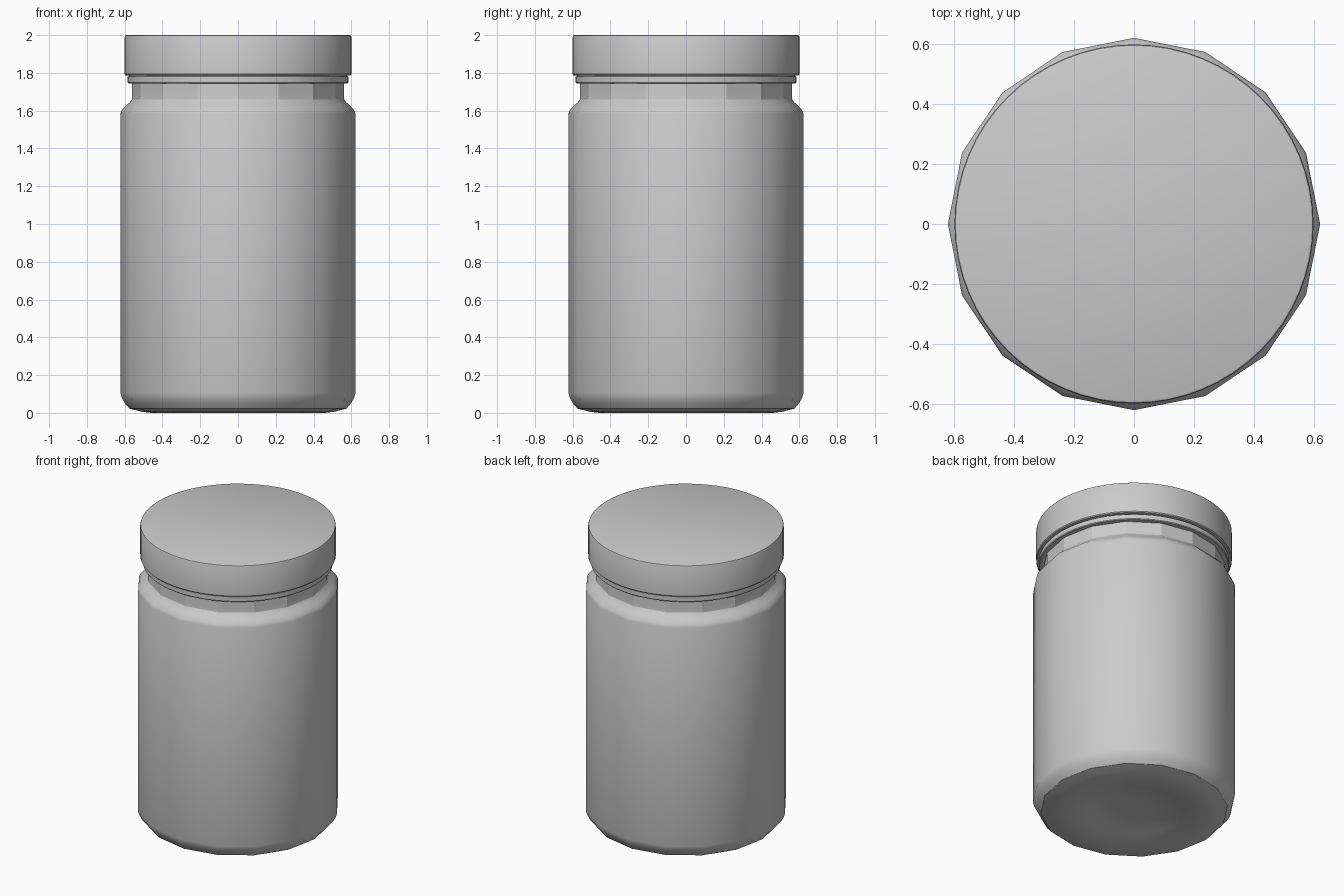
import bpy, bmesh
from math import cos, sin, tau, radians

if "Cube" in bpy.data.objects:
    bpy.data.objects.remove(bpy.data.objects["Cube"])


def lathe(name, profile, sides, angle):
    """Revolve (radius, z) points, bottom to top, capping both ends."""
    bm = bmesh.new()
    rings = []
    for r, z in profile:
        rings.append([bm.verts.new((r * cos(tau * i / sides), r * sin(tau * i / sides), z))
                      for i in range(sides)])
    for a, b in zip(rings, rings[1:]):
        for i in range(sides):
            j = (i + 1) % sides
            bm.faces.new((a[i], a[j], b[j], b[i]))
    bm.faces.new(rings[0][::-1])
    bm.faces.new(rings[-1])
    mesh = bpy.data.meshes.new(name)
    bm.to_mesh(mesh)
    bm.free()
    obj = bpy.data.objects.new(name, mesh)
    bpy.context.collection.objects.link(obj)
    bpy.ops.object.select_all(action='DESELECT')
    obj.select_set(True)
    bpy.context.view_layer.objects.active = obj
    bpy.ops.object.shade_smooth_by_angle(angle=radians(angle))
    return obj


# Faceted jar: dimpled base, rounded heel, straight wall, shoulder and neck
lathe("jar_body", [
    (0.10, 0.045), (0.22, 0.04), (0.30, 0.02), (0.38, 0.005), (0.46, 0.0),
    (0.51, 0.006), (0.575, 0.023), (0.598, 0.05), (0.615, 0.08), (0.622, 0.105),
    (0.622, 1.585), (0.615, 1.602), (0.595, 1.625), (0.572, 1.645),
    (0.562, 1.66), (0.56, 1.68), (0.56, 1.77)], 16, 22)

# Round lip just under the lid
lathe("rim_ring", [(0.55, 1.745), (0.58, 1.745), (0.584, 1.75),
                   (0.584, 1.78), (0.57, 1.79)], 64, 30)

# Round lid with a fine softened top edge
lathe("lid", [(0.56, 1.787), (0.595, 1.787), (0.60, 1.793), (0.60, 1.99),
              (0.597, 1.997), (0.59, 2.0)], 64, 30)
